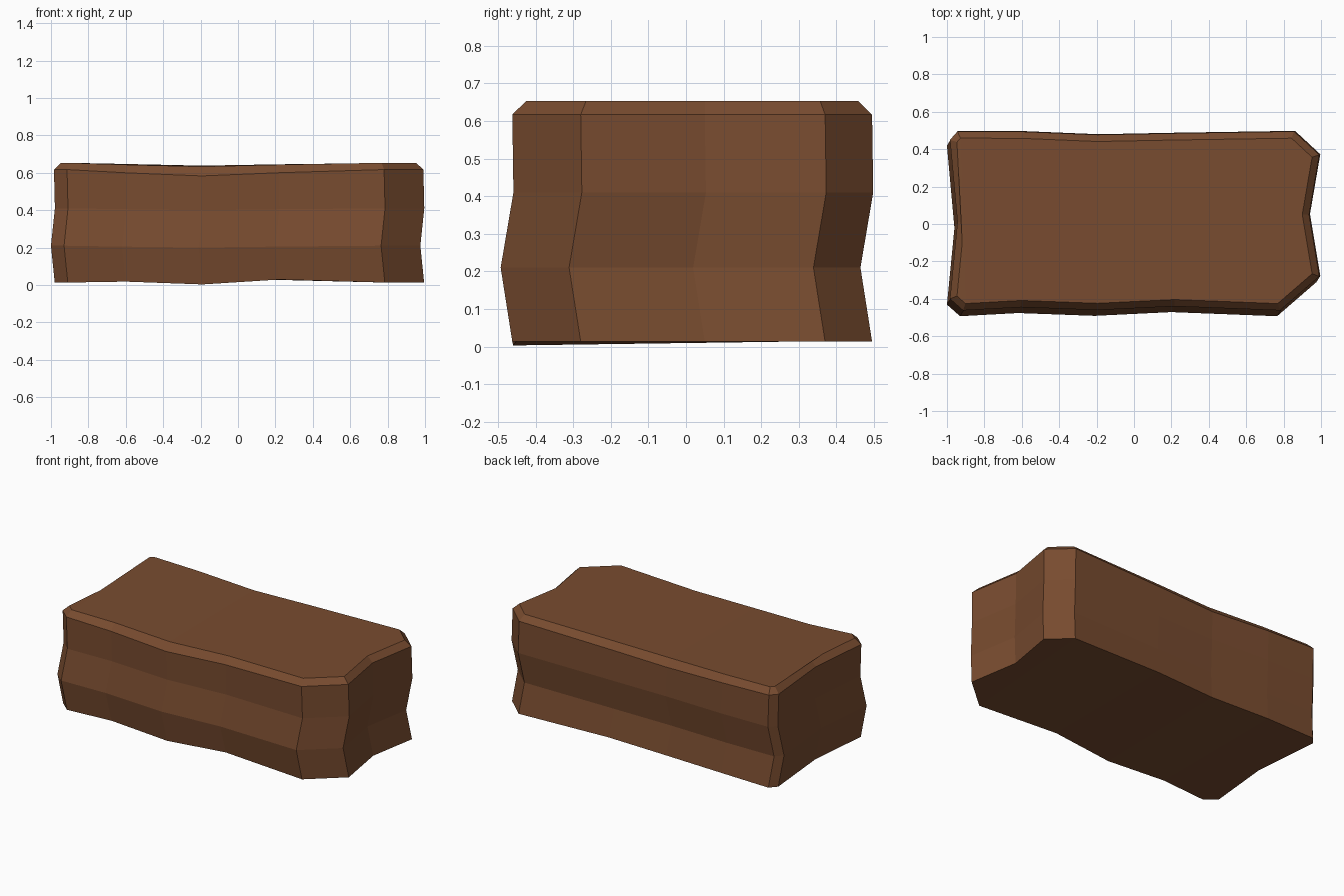
import bpy
import bmesh
from mathutils import Vector

if "Cube" in bpy.data.objects:
    bpy.data.objects.remove(bpy.data.objects["Cube"])

# plan outline, counter-clockwise from front-left: x, y, sag of the edge at that point
outline = [
    (-0.98, -0.40, 0), (-0.91, -0.462, 0), (-0.60, -0.445, .010), (-0.19, -0.46, .02),
    (0.22, -0.44, .010), (0.785, -0.462, 0), (0.995, -0.28, 0), (0.94, 0.05, 0),
    (0.995, 0.37, 0), (0.86, 0.495, 0), (0.22, 0.485, .008), (-0.19, 0.477, .015),
    (-0.60, 0.494, .006), (-0.94, 0.495, 0), (-0.98, 0.45, 0), (-0.94, 0.01, 0)]
n = len(outline)

# layers: x shift, y shift, height, inset, sag factor
layers = [(0, 0, 0.013, 0, 0), (-0.02, -0.031, 0.21, 0, 0.5), (0.001, 0.003, 0.41, 0, 0.5),
          (-0.004, 0, 0.617, 0, 1.7), (-0.004, 0, 0.653, 0.036, 1)]
base_lift = {2: .005, 3: -.010, 4: .016, 10: .014, 11: .003, 12: .005}


def inset_point(i, d):
    """Move an outline point inward by d, keeping edges parallel."""
    p0, p, p1 = (Vector(outline[k % n][:2]) for k in (i - 1, i, i + 1))
    a, b = (p - p0).normalized(), (p1 - p).normalized()
    na, nb = Vector((-a.y, a.x)), Vector((-b.y, b.x))
    return p + (na + nb) * d / (1 + na.dot(nb))


bm = bmesh.new()
rings = []
for k, (dx, dy, z, d, sag) in enumerate(layers):
    ring = []
    for i in range(n):
        p = inset_point(i, d)
        h = z - outline[i][2] * sag + (base_lift.get(i, 0) if k == 0 else 0)
        ring.append(bm.verts.new((p.x + dx, p.y + dy, h)))
    rings.append(ring)

# sides and top bevel
for lo, hi in zip(rings, rings[1:]):
    for i in range(n):
        j = (i + 1) % n
        bm.faces.new((lo[i], lo[j], hi[j], hi[i]))

# top and bottom: strips across the width plus the two end pieces
caps = [(1, 2, 12, 13), (2, 3, 11, 12), (3, 4, 10, 11), (4, 5, 9, 10),
        (5, 6, 7, 8, 9), (0, 1, 13, 14, 15)]
for c in caps:
    bm.faces.new([rings[-1][i] for i in c])
    bm.faces.new([rings[0][i] for i in reversed(c)])

bmesh.ops.recalc_face_normals(bm, faces=bm.faces[:])
mesh = bpy.data.meshes.new("rough_block")
bm.to_mesh(mesh)
bm.free()

# brown colour
mat = bpy.data.materials.new("brown")
mat.diffuse_color = (0.19, 0.072, 0.029, 1)
mat.use_nodes = True
mat.node_tree.nodes["Principled BSDF"].inputs["Base Color"].default_value = mat.diffuse_color
mesh.materials.append(mat)
block = bpy.data.objects.new("rough_block", mesh)
bpy.context.collection.objects.link(block)
